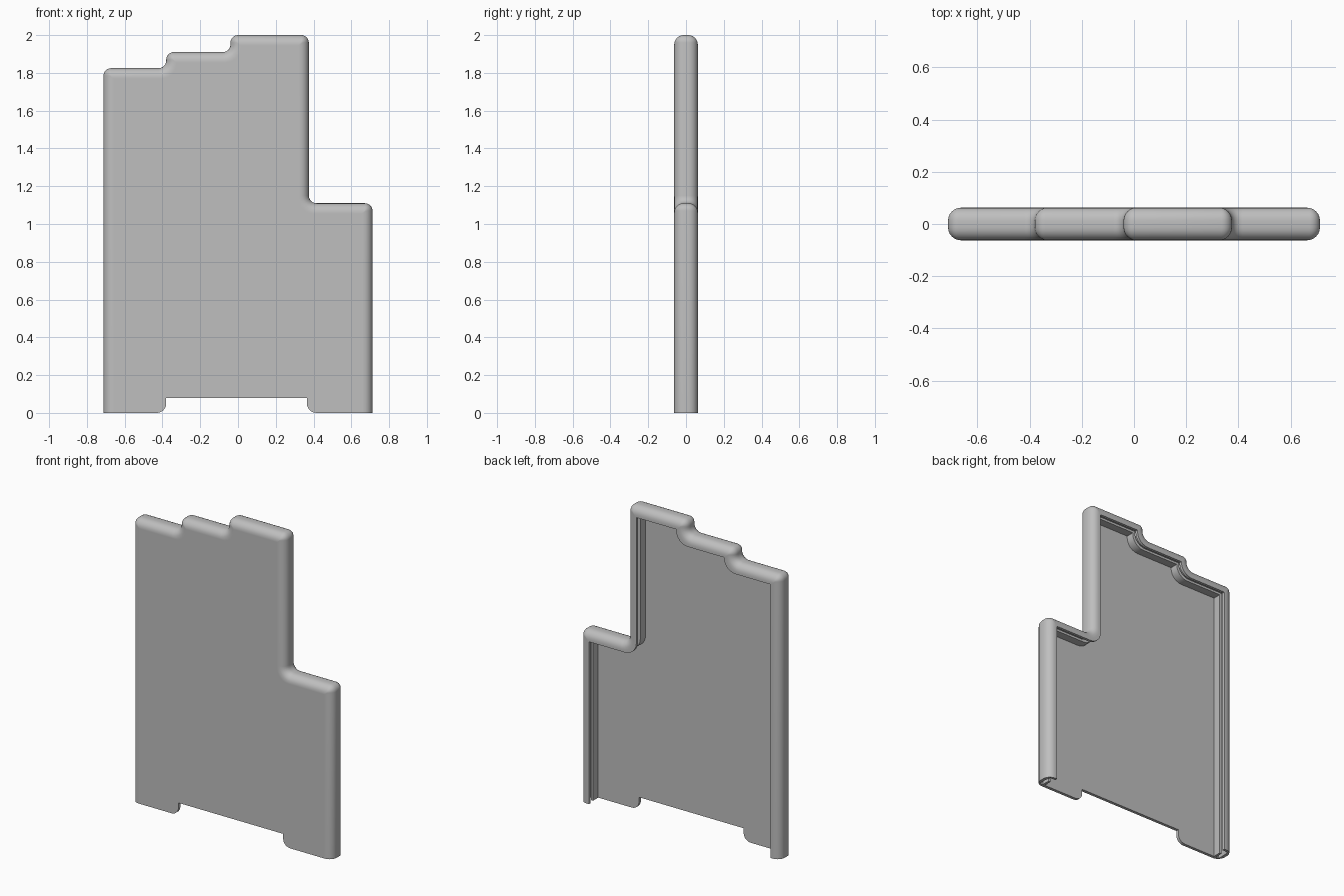
import bpy, bmesh, math
from mathutils import Vector

cube = bpy.data.objects.get("Cube")
if cube:
    bpy.data.objects.remove(cube, do_unlink=True)

grey = bpy.data.materials.new("plain grey")
grey.use_nodes = True
colour = (0.52, 0.52, 0.52, 1)
grey.diffuse_color = colour
grey.node_tree.nodes["Principled BSDF"].inputs["Base Color"].default_value = colour

# Stepped outline, from the lower right foot over the top to the lower left foot
OUTLINE = [Vector(p) for p in [
    (-0.712, 0), (-0.712, 1.825), (-0.38, 1.825), (-0.38, 1.91), (-0.04, 1.91),
    (-0.04, 2.0), (0.375, 2.0), (0.375, 1.11), (0.712, 1.11), (0.712, 0)]]
HALF = 0.0625      # half the depth
ROUND = 0.05       # rounding across the rim
CORNER = 0.04      # rounding of the outline
INNER = -0.043     # inside face of the panel
STEPS = 6


def arc(centre, radius, start, end):
    """Points on an arc, angles in degrees."""
    angles = [math.radians(start + (end - start) * i / STEPS) for i in range(STEPS + 1)]
    return [(centre[0] + radius * math.cos(a), centre[1] + radius * math.sin(a)) for a in angles]


def inset_path(d):
    """Outline moved inwards by d, with rounded corners."""
    dirs = [(b - a).normalized() for a, b in zip(OUTLINE, OUTLINE[1:])]
    inward = [Vector((v.y, -v.x)) * d for v in dirs]
    path = [OUTLINE[0] + inward[0]]
    for i in range(1, len(OUTLINE) - 1):
        u, v = dirs[i - 1], dirs[i]
        corner = OUTLINE[i] + inward[i - 1] + inward[i]
        convex = u.x * v.y - u.y * v.x < 0
        r = max(CORNER - d, 0.004) if convex else min(CORNER + d, 0.08)
        centre = corner - u * r + v * r
        for k in range(STEPS + 1):
            t = math.pi / 2 * k / STEPS
            path.append(centre - v * r * math.cos(t) + u * r * math.sin(t))
    path.append(OUTLINE[-1] + inward[-1])
    return path


def finish(name, bm):
    bmesh.ops.recalc_face_normals(bm, faces=bm.faces)
    mesh = bpy.data.meshes.new(name)
    bm.to_mesh(mesh)
    bm.free()
    mesh.materials.append(grey)
    ob = bpy.data.objects.new(name, mesh)
    bpy.context.collection.objects.link(ob)
    bpy.ops.object.select_all(action='DESELECT')
    ob.select_set(True)
    bpy.context.view_layer.objects.active = ob
    bpy.ops.object.shade_smooth_by_angle(angle=math.radians(35))
    return ob


# Rim: hooked section (inset, depth) with a back lip and an inner rib, swept along the outline
side = HALF - ROUND
section = [(0.055, -HALF)]
section += arc((ROUND, -side), ROUND, 270, 180)
section += arc((ROUND, side), ROUND, 180, 90)
section += [(0.065, HALF), (0.065, 0.045), (0.03, 0.045), (0.02, 0.03), (0.02, INNER),
            (0.042, INNER), (0.042, 0.01), (0.057, 0.01), (0.057, INNER)]
bm = bmesh.new()
rings = [[bm.verts.new((p.x, y, p.y)) for p in inset_path(d)] for d, y in section]
for a, b in zip(rings, rings[1:] + rings[:1]):
    for i in range(len(a) - 1):
        bm.faces.new((a[i], a[i + 1], b[i + 1], b[i]))
for end in (0, -1):
    bm.faces.new([ring[end] for ring in rings])
finish("rounded_rim", bm)

# Front panel: thin sheet with two feet and a shallow notch between them
foot, notch = 0.05, 0.08
border = [tuple(p) for p in inset_path(0.055)]
border += arc((0.365 + foot, foot), foot, 270, 180) + [(0.365, notch), (-0.38, notch)]
border += arc((-0.38 - foot, foot), foot, 0, -90)
bm = bmesh.new()
face = bm.faces.new([bm.verts.new((x, -HALF, z)) for x, z in border])
sheet = bmesh.ops.extrude_face_region(bm, geom=[face], use_keep_orig=True)
moved = [g for g in sheet["geom"] if isinstance(g, bmesh.types.BMVert)]
bmesh.ops.translate(bm, verts=moved, vec=(0, INNER + HALF, 0))
finish("front_panel", bm)
